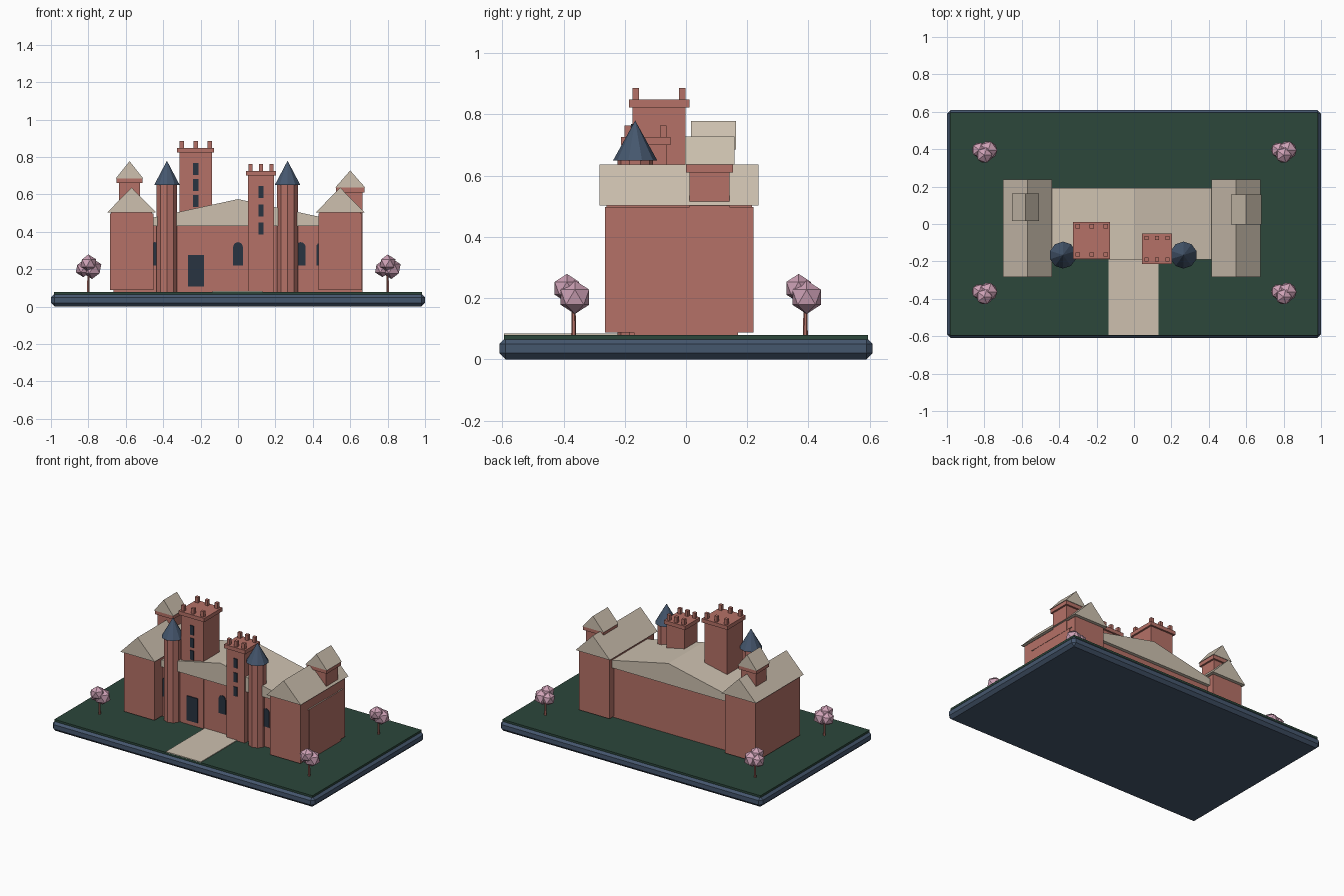
import bpy, bmesh, math
from mathutils import Matrix, Vector

if "Cube" in bpy.data.objects:
    bpy.data.objects.remove(bpy.data.objects["Cube"])


def material(name, rgb):
    m = bpy.data.materials.new(name)
    m.diffuse_color = (*rgb, 1)
    m.use_nodes = True
    m.node_tree.nodes["Principled BSDF"].inputs["Base Color"].default_value = m.diffuse_color
    return m


BRICK = material("brick red", (0.46, 0.165, 0.135))
STONE = material("pale roof stone", (0.61, 0.53, 0.43))
SLATE = material("slate blue", (0.060, 0.095, 0.155))
GRASS = material("dark green", (0.025, 0.063, 0.044))
GLASS = material("dark window", (0.022, 0.033, 0.052))
PINK = material("blossom pink", (0.62, 0.36, 0.47))


def finish(name, bm, mat):
    bmesh.ops.recalc_face_normals(bm, faces=bm.faces)
    me = bpy.data.meshes.new(name)
    bm.to_mesh(me)
    bm.free()
    me.materials.append(mat)
    ob = bpy.data.objects.new(name, me)
    bpy.context.collection.objects.link(ob)
    return ob


def add_box(bm, x0, x1, y0, y1, z0, z1):
    mid = Vector(((x0 + x1) / 2, (y0 + y1) / 2, (z0 + z1) / 2))
    size = Matrix.Diagonal((x1 - x0, y1 - y0, z1 - z0, 1))
    return bmesh.ops.create_cube(bm, size=1, matrix=Matrix.Translation(mid) @ size)


def box(name, mat, *dims):
    bm = bmesh.new()
    add_box(bm, *dims)
    return finish(name, bm, mat)


def extrude_y(name, mat, profile, y0, y1):
    """Extrude an (x, z) outline from y0 to y1."""
    bm = bmesh.new()
    face = bm.faces.new([bm.verts.new((x, y0, z)) for x, z in profile])
    new = bmesh.ops.extrude_face_region(bm, geom=[face])["geom"]
    bmesh.ops.translate(bm, vec=(0, y1 - y0, 0),
                        verts=[v for v in new if isinstance(v, bmesh.types.BMVert)])
    return finish(name, bm, mat)


def gable(name, x0, x1, y0, y1, z0, z1):
    return extrude_y(name, STONE, [(x0, z0), (x1, z0), ((x0 + x1) / 2, z1)], y0, y1)


def cone(name, mat, x, y, z0, z1, r0, r1, sides):
    bm = bmesh.new()
    bmesh.ops.create_cone(bm, cap_ends=True, segments=sides, radius1=r0, radius2=r1,
                          depth=z1 - z0, matrix=Matrix.Translation((x, y, (z0 + z1) / 2)))
    if r1 == 0:
        bmesh.ops.remove_doubles(bm, verts=bm.verts, dist=1e-5)
    return finish(name, bm, mat)


# Plinth with chamfered edges, lawn and path
plinth = box("plinth", SLATE, -1, 1, -0.61, 0.61, 0, 0.07)
bevel = plinth.modifiers.new("chamfer", "BEVEL")
bevel.width = 0.02
bevel.segments = 1
box("lawn", GRASS, -0.985, 0.985, -0.595, 0.595, 0.065, 0.079)
box("path", STONE, -0.135, 0.132, -0.594, -0.16, 0.078, 0.084)

# Central hall and its shallow roof
box("hall", BRICK, -0.666, 0.666, -0.17, 0.17, 0.078, 0.43)
gable("hall_roof", -0.668, 0.668, -0.19, 0.193, 0.43, 0.575)

# Arched hall windows
for i, cx in enumerate((-0.445, 0, 0.335, 0.445)):
    r = 0.026
    arch = [(cx + r * math.cos(a * math.pi / 8), 0.319 + r * math.sin(a * math.pi / 8))
            for a in range(9)]
    extrude_y(f"arched_window_{i}", GLASS, [(cx - r, 0.22), (cx + r, 0.22)] + arch,
              -0.175, -0.168)

# Side wings with gable roofs
for side, cx in (("left", -0.569), ("right", 0.546)):
    box(f"{side}_wing", BRICK, cx - 0.116, cx + 0.116, -0.265, 0.22, 0.088, 0.497)
    gable(f"{side}_wing_roof", cx - 0.131, cx + 0.131, -0.283, 0.237, 0.503, 0.637)
    box(f"{side}_wing_eave", BRICK, cx - 0.11, cx + 0.11, -0.26, 0.215, 0.49, 0.51)

# Stair towers rising through the wings: x centre, y centre, half width, top
for side, cx, cy, h, top in (("left", -0.58, 0.09, 0.057, 0.66),
                             ("right", 0.60, 0.077, 0.065, 0.61)):
    box(f"{side}_stair_tower", BRICK, cx - h, cx + h, cy - h, cy + h, 0.078, top)
    e = h + 0.012
    box(f"{side}_stair_cornice", BRICK, cx - e, cx + e, cy - e, cy + e, top, top + 0.026)
    e = h + 0.016
    gable(f"{side}_stair_roof", cx - e, cx + e, cy - e, cy + e, top + 0.026, top + 0.118)

# Square battlement towers: centre, half width, wall top, window heights
for side, cx, cy, h, top, wins in (
        ("left", -0.226, -0.088, 0.087, 0.823, (0.737, 0.65, 0.565)),
        ("right", 0.123, -0.132, 0.069, 0.70, (0.613, 0.515, 0.418))):
    box(f"{side}_square_tower", BRICK, cx - h, cx + h, cy - h, cy + h, 0.078, top)
    bm = bmesh.new()
    e = h + 0.012
    add_box(bm, cx - e, cx + e, cy - e, cy + e, top, top + 0.026)
    for i in (-1, 0, 1):
        for j in (-1, 1):
            mx, my = cx + i * (h - 0.012), cy + j * (h - 0.011)
            add_box(bm, mx - 0.011, mx + 0.011, my - 0.011, my + 0.011,
                    top + 0.025, top + 0.064)
    finish(f"{side}_battlements", bm, BRICK)
    for k, z in enumerate(wins):
        box(f"{side}_tower_window_{k}", GLASS, cx - 0.014, cx + 0.014,
            cy - h - 0.005, cy - h + 0.002, z - 0.032, z + 0.032)

# Front door
box("door", GLASS, -0.266, -0.183, -0.181, -0.173, 0.108, 0.277)

# Faceted turrets with conical roofs
for side, cx in (("left", -0.38), ("right", 0.265)):
    cone(f"{side}_turret", BRICK, cx, -0.166, 0.078, 0.65, 0.058, 0.058, 10)
    cone(f"{side}_turret_roof", SLATE, cx, -0.166, 0.65, 0.78, 0.072, 0, 10)

# Blossom trees: trunk and three faceted clumps
for i, (tx, ty) in enumerate(((-0.8, -0.367), (0.8, -0.367), (-0.8, 0.39), (0.8, 0.39))):
    cone(f"trunk_{i}", BRICK, tx, ty, 0.078, 0.19, 0.008, 0.006, 6)
    bm = bmesh.new()
    for dx, dy, z, r in ((0.02, 0.004, 0.203, 0.055), (-0.027, 0.006, 0.203, 0.045),
                         (0.0, -0.022, 0.232, 0.047)):
        bmesh.ops.create_icosphere(bm, subdivisions=1, radius=r,
                                   matrix=Matrix.Translation((tx + dx, ty + dy, z)))
    finish(f"blossom_{i}", bm, PINK)
